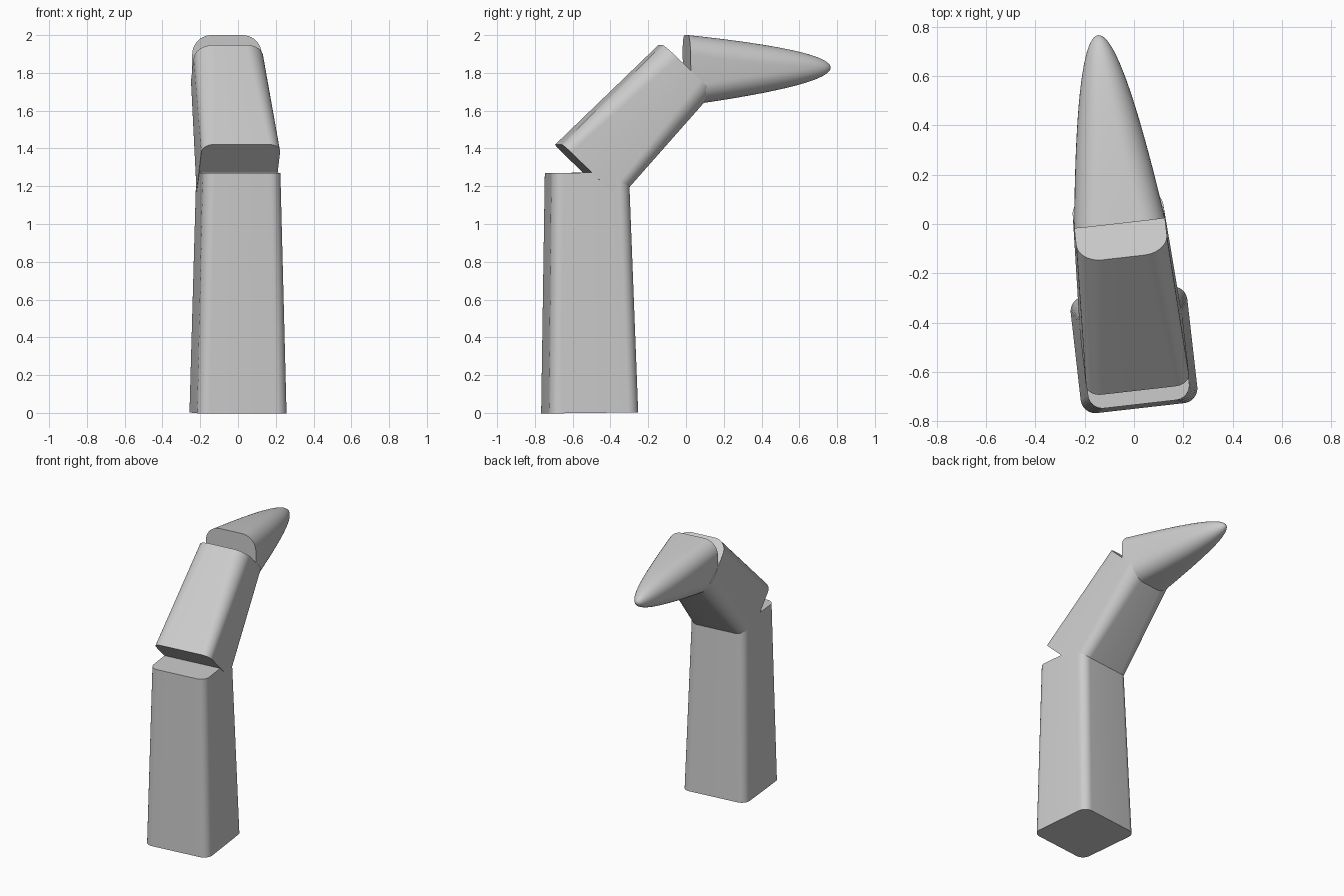
import bpy, bmesh
from math import sin, cos, pi, radians, sqrt
from mathutils import Vector, Matrix

if "Cube" in bpy.data.objects:
    bpy.data.objects.remove(bpy.data.objects["Cube"])

YAW = radians(6.5)
# whole finger bends in one upright plane, turned slightly about z
PLACE = Matrix.Translation((0, -0.51, 0)) @ Matrix.Rotation(YAW, 4, 'Z')
CORNER = 10


def rounded_square(h, r):
    """Outline of a square with half size h and corner radius r."""
    pts = []
    for q, (sx, sy) in enumerate([(1, 1), (-1, 1), (-1, -1), (1, -1)]):
        for i in range(CORNER + 1):
            a = q * pi / 2 + i / CORNER * pi / 2
            pts.append((sx * (h - r) + r * cos(a), sy * (h - r) + r * sin(a)))
    return pts


def segment(name, start, end, sections, tip=False):
    """Loft rounded squares (t, half size, corner radius) between two (y, z) points."""
    a, b = Vector((0, *start)), Vector((0, *end))
    d = (b - a).normalized()
    side = Vector((1, 0, 0))
    up = d.cross(side)
    bm = bmesh.new()
    rings = []
    for t, h, r in sections:
        c = a.lerp(b, t)
        rings.append([bm.verts.new(PLACE @ (c + side * x + up * y))
                      for x, y in rounded_square(h, r)])
    n = len(rings[0])
    for lo, hi in zip(rings, rings[1:]):
        for i in range(n):
            j = (i + 1) % n
            bm.faces.new((lo[i], lo[j], hi[j], hi[i]))
    bm.faces.new(rings[0][::-1])
    if tip:
        p = bm.verts.new(PLACE @ b)
        for i in range(n):
            bm.faces.new((rings[-1][i], rings[-1][(i + 1) % n], p))
    else:
        bm.faces.new(rings[-1])
    bmesh.ops.recalc_face_normals(bm, faces=bm.faces[:])
    mesh = bpy.data.meshes.new(name)
    bm.to_mesh(mesh)
    bm.free()
    ob = bpy.data.objects.new(name, mesh)
    bpy.context.collection.objects.link(ob)
    bpy.ops.object.select_all(action='DESELECT')
    ob.select_set(True)
    bpy.context.view_layer.objects.active = ob
    bpy.ops.object.shade_smooth_by_angle(angle=radians(35))
    return ob


# tall tapered base
segment("lower_segment", (0, 0), (-0.015, 1.272),
        [(0, 0.238, 0.06), (1, 0.207, 0.06)])

# leaning middle piece, corners getting rounder upward
segment("middle_segment", (-0.015, 1.275), (0.51, 1.82),
        [(i / 6, 0.21 - 0.025 * i / 6, 0.06 + 0.04 * i / 6) for i in range(7)])

# pointed end piece: paraboloid whose section turns from rounded square to circle
profile = []
for i in range(20):
    k = 1 - i / 20
    h = 0.185 * k
    profile.append((1 - k * k, h, h * (0.55 + 0.45 * (1 - k * k))))
segment("tip_segment", (0.518, 1.815), (1.284, 1.828), profile, tip=True)
